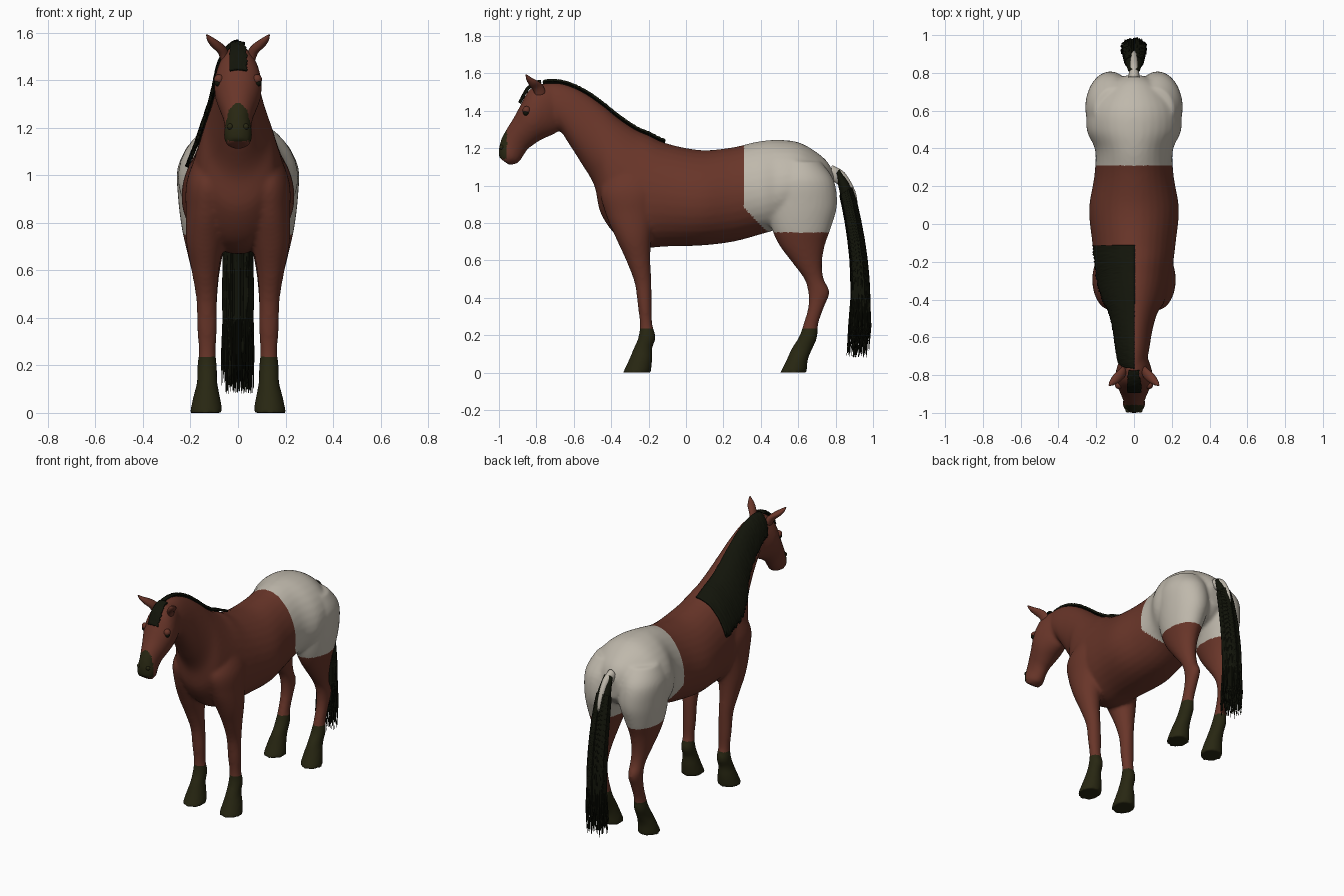
import bpy, bmesh, math, random
from mathutils import Vector

random.seed(4)
old = bpy.data.objects.get("Cube")
if old:
    bpy.data.objects.remove(old, do_unlink=True)


def material(name, colour):
    mat = bpy.data.materials.new(name)
    mat.use_nodes = True
    mat.diffuse_color = (*colour, 1)
    mat.node_tree.nodes["Principled BSDF"].inputs["Base Color"].default_value = (*colour, 1)
    return mat


BAY = material("bay brown", (0.14, 0.036, 0.022))
PALE = material("pale blanket", (0.52, 0.48, 0.41))
DARK = material("dark olive", (0.021, 0.02, 0.006))
HAIR = material("black hair", (0.006, 0.007, 0.003))

# A station is (x, half width, first y, first z, second y, second z):
# an oval ring lying between the first and the second point.


def sample(stations, t):
    """Smoothly interpolated station at position t."""
    last = len(stations) - 1
    i = min(int(t), last - 1)
    f = t - i
    a, b, c, d = (stations[min(max(i + k, 0), last)] for k in (-1, 0, 1, 2))
    return [q + f * ((r - p) + f * ((2 * p - 5 * q + 4 * r - s) + f * (3 * (q - r) + s - p))) / 2
            for p, q, r, s in zip(a, b, c, d)]


def ring_point(station, angle, egg=0.0, lift=0.0):
    x, w, y0, z0, y1, z1 = station
    centre = Vector((x, (y0 + y1) / 2, (z0 + z1) / 2))
    up = Vector((0, y0 - y1, z0 - z1)) / 2
    side = Vector((w * (1 - egg * math.cos(angle)), 0, 0))
    offset = up * math.cos(angle) + side * math.sin(angle)
    return centre + offset + offset.normalized() * lift


def add_loft(bm, stations, sides=32, steps=5, egg=0.0, mirror=1):
    rings = []
    count = (len(stations) - 1) * steps
    for n in range(count + 1):
        st = sample(stations, n / steps)
        points = [ring_point(st, math.tau * k / sides, egg) for k in range(sides)]
        rings.append([bm.verts.new((p.x * mirror, p.y, p.z)) for p in points])
    for r, s in zip(rings, rings[1:]):
        for k in range(sides):
            j = (k + 1) % sides
            bm.faces.new((r[k], r[j], s[j], s[k]))
    bm.faces.new(rings[0])
    bm.faces.new(rings[-1])


def finish(bm, name, *mats):
    bmesh.ops.recalc_face_normals(bm, faces=bm.faces)
    mesh = bpy.data.meshes.new(name)
    bm.to_mesh(mesh)
    bm.free()
    for mat in mats:
        mesh.materials.append(mat)
    mesh.shade_smooth()
    obj = bpy.data.objects.new(name, mesh)
    bpy.context.collection.objects.link(obj)
    return obj


def spine(rows):
    return [(0, w, y0, z0, y1, z1) for y0, z0, y1, z1, w in rows]


def limb(rows):
    return [(x, w, y0, z, y1, z) for z, x, w, y0, y1 in rows]


# Trunk and neck: top point, bottom point, half width
trunk = spine([
    (.79, 1.07, .78, .92, .05), (.74, 1.145, .72, .86, .15), (.62, 1.225, .62, .82, .235),
    (.5, 1.245, .5, .77, .25), (.38, 1.235, .4, .74, .205), (.25, 1.205, .25, .7, .21),
    (.08, 1.19, .08, .68, .237), (-.1, 1.225, -.1, .675, .22), (-.2, 1.27, -.24, .67, .205),
    (-.27, 1.3, -.36, .72, .19), (-.36, 1.36, -.455, .85, .16), (-.44, 1.425, -.49, 1, .125),
    (-.54, 1.495, -.56, 1.12, .1), (-.64, 1.54, -.63, 1.23, .085),
    (-.72, 1.55, -.67, 1.29, .075), (-.78, 1.54, -.72, 1.32, .06)])

# Head from poll to lips: forehead point, jaw point, half width
head = spine([
    (-.7, 1.54, -.66, 1.33, .06), (-.78, 1.545, -.69, 1.285, .082),
    (-.84, 1.51, -.73, 1.265, .097), (-.88, 1.44, -.775, 1.245, .098),
    (-.92, 1.365, -.82, 1.215, .08), (-.955, 1.31, -.85, 1.19, .065),
    (-.985, 1.255, -.875, 1.15, .056), (-1, 1.2, -.9, 1.12, .06),
    (-1, 1.15, -.945, 1.11, .047)])

# Legs: height, x, half width, front y, back y
front_leg = limb([
    (1.12, .09, .07, -.38, -.17), (.98, .12, .095, -.455, -.13), (.85, .13, .09, -.43, -.16),
    (.72, .138, .08, -.375, -.185), (.6, .138, .058, -.32, -.19),
    (.48, .132, .044, -.275, -.185), (.36, .13, .042, -.258, -.183),
    (.26, .13, .036, -.247, -.18), (.19, .13, .042, -.255, -.162),
    (.13, .13, .043, -.28, -.18), (.07, .132, .056, -.305, -.18), (0, .133, .07, -.338, -.188)])
hind_leg = limb([
    (1.13, .1, .11, .48, .72), (1.03, .125, .13, .44, .79), (.9, .125, .127, .43, .808),
    (.78, .135, .102, .455, .777), (.68, .138, .077, .5, .742), (.58, .135, .056, .575, .727),
    (.5, .13, .044, .633, .737), (.43, .13, .04, .653, .768), (.35, .13, .037, .653, .738),
    (.26, .13, .035, .628, .707), (.19, .13, .042, .603, .702), (.13, .13, .043, .565, .677),
    (.07, .132, .056, .538, .652), (0, .133, .068, .503, .647)])

# Fuse trunk, head and legs into one skin
bm = bmesh.new()
add_loft(bm, trunk, egg=0.1)
add_loft(bm, head, egg=-0.06)
for side in (1, -1):
    add_loft(bm, front_leg, mirror=side)
    add_loft(bm, hind_leg, mirror=side)
body = finish(bm, "horse_body", BAY, PALE, DARK)
remesh = body.modifiers.new("Fuse", "REMESH")
remesh.mode = "VOXEL"
remesh.voxel_size = 0.0105
soften = body.modifiers.new("Soften", "SMOOTH")
soften.factor = 0.5
soften.iterations = 8
bpy.context.view_layer.objects.active = body
for name in ("Fuse", "Soften"):
    bpy.ops.object.modifier_apply(modifier=name)

# Coat markings: pale rump, dark lower legs, dark nose
for face in body.data.polygons:
    x, y, z = face.center
    if z < 0.235 or (y < -0.957 and z > 1.145):
        face.material_index = 2
    elif z > 0.75 and y > 0.31 and y + z > 1.19:
        face.material_index = 1
    else:
        face.material_index = 0
body.data.shade_smooth()

# Ears, eyes and nostrils
ear = [(.055, .015, -.8, 1.46, -.75, 1.5), (.064, .022, -.815, 1.505, -.765, 1.535),
       (.088, .027, -.837, 1.535, -.79, 1.558), (.112, .019, -.853, 1.565, -.825, 1.577),
       (.131, .003, -.858, 1.593, -.85, 1.593)]
for label, side in (("left", 1), ("right", -1)):
    bm = bmesh.new()
    add_loft(bm, ear, sides=16, mirror=side)
    finish(bm, label + "_ear", BAY)
    for part, spot, size, mat in (("eye", (.084, -.855, 1.39), .016, HAIR),
                                  ("brow", (.08, -.853, 1.404), .021, BAY),
                                  ("nostril", (.033, -.985, 1.205), .013, DARK)):
        bm = bmesh.new()
        bmesh.ops.create_uvsphere(bm, u_segments=16, v_segments=10, radius=size)
        bmesh.ops.translate(bm, verts=bm.verts, vec=(spot[0] * side, spot[1], spot[2]))
        finish(bm, label + "_" + part, mat)


def drape(name, stations, start, end, rows, angles, egg, ragged):
    """Thin ragged sheet of hair lying on part of a loft."""
    bm = bmesh.new()
    columns = 14
    grid = []
    for n in range(rows + 1):
        f = n / rows
        st = sample(stations, start + (end - start) * f)
        first, last = angles(f)
        last += random.uniform(-ragged, ragged)
        grid.append([bm.verts.new(ring_point(st, first + (last - first) * k / columns, egg,
                                             0.012 + random.uniform(0, 0.004)))
                     for k in range(columns + 1)])
    for r, s in zip(grid, grid[1:]):
        for k in range(columns):
            bm.faces.new((r[k], r[k + 1], s[k + 1], s[k]))
    obj = finish(bm, name, HAIR)
    thick = obj.modifiers.new("Thickness", "SOLIDIFY")
    thick.thickness = 0.012
    thick.offset = 0


# Mane falls to the right side, forelock lies on the forehead
drape("mane", trunk, 7.1, 14.6, 150, lambda f: (0.03, -1.25 - 0.25 * f), 0.1, 0.05)
drape("forelock", head, 0.9, 3.1, 24, lambda f: (-0.3, 0.3), -0.06, 0.05)

# Tail: pale dock, solid hair core and loose strands
bm = bmesh.new()
add_loft(bm, spine([(.78, 1.11, .77, 1.03, .03), (.848, 1.07, .82, 1, .024),
                    (.905, .97, .87, .93, .018), (.92, .88, .89, .87, .008)]), sides=16)
finish(bm, "tail_dock", PALE)
tail = spine([(.82, 1.09, .8, 1.06, .03), (.885, .99, .825, .95, .045),
              (.93, .82, .855, .8, .055), (.965, .61, .88, .6, .06),
              (.98, .4, .885, .4, .06), (.965, .25, .885, .25, .045)])
bm = bmesh.new()
add_loft(bm, tail, sides=24)
finish(bm, "tail_hair", HAIR)
curve = bpy.data.curves.new("tail_strands", "CURVE")
curve.dimensions = "3D"
curve.bevel_depth = 0.003
curve.bevel_resolution = 0
curve.materials.append(HAIR)
for n in range(260):
    angle = random.uniform(0, math.tau)
    path = [ring_point(sample(tail, k / 2), angle, 0, 0.003) for k in range(2, 9)]
    spread = random.uniform(0.3, 1.1)
    hang = Vector((0.065 * math.sin(angle) * spread, 0.93 + 0.055 * math.cos(angle) * spread, 0))
    path.append(hang + Vector((0, 0, 0.25)))
    path.append(hang + Vector((0, -0.01, random.uniform(0.08, 0.2))))
    spline = curve.splines.new("POLY")
    spline.points.add(len(path) - 1)
    for point, co in zip(spline.points, path):
        point.co = (*co, 1)
    spline.points[-1].radius = 0.4
bpy.context.collection.objects.link(bpy.data.objects.new("tail_strands", curve))
